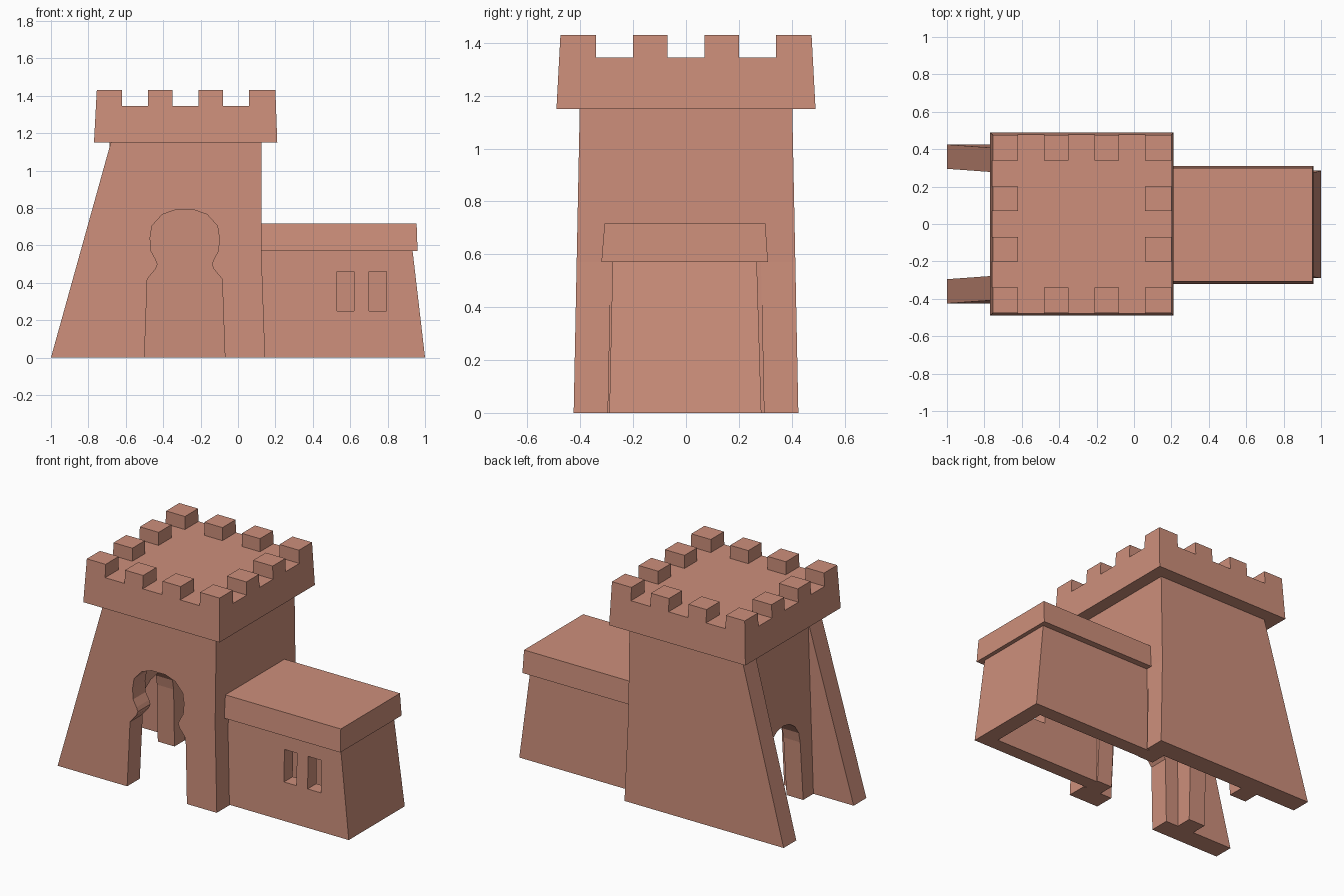
import bpy, bmesh, math

cube = bpy.data.objects.get("Cube")
if cube:
    bpy.data.objects.remove(cube, do_unlink=True)

# One clay colour for everything
clay = bpy.data.materials.new("salmon_clay")
clay.use_nodes = True
COLOUR = (0.61, 0.275, 0.198, 1)
clay.diffuse_color = COLOUR
clay.node_tree.nodes["Principled BSDF"].inputs["Base Color"].default_value = COLOUR


def finish(name, bm):
    bmesh.ops.recalc_face_normals(bm, faces=bm.faces)
    mesh = bpy.data.meshes.new(name)
    bm.to_mesh(mesh)
    bm.free()
    mesh.materials.append(clay)
    obj = bpy.data.objects.new(name, mesh)
    bpy.context.collection.objects.link(obj)
    return obj


def taper_box(name, low, high, z0, z1):
    """Box whose bottom and top rectangles (x0, x1, y0, y1) may differ."""
    bm = bmesh.new()
    rings = []
    for (x0, x1, y0, y1), z in ((low, z0), (high, z1)):
        rings.append([bm.verts.new((x, y, z)) for x, y in
                      ((x0, y0), (x1, y0), (x1, y1), (x0, y1))])
    bottom, top = rings
    bm.faces.new(bottom)
    bm.faces.new(top)
    for i in range(4):
        j = (i + 1) % 4
        bm.faces.new((bottom[i], bottom[j], top[j], top[i]))
    return finish(name, bm)


def wall(name, outline, start, end, lean, across_x):
    """Extrude a (u, z) outline through the wall, shifting it by lean * z."""
    bm = bmesh.new()
    rings = []
    for d in (start, end):
        ring = []
        for u, z in outline:
            depth = d + lean * z
            ring.append(bm.verts.new((u, depth, z) if across_x else (depth, u, z)))
        bm.faces.new(ring)
        rings.append(ring)
    a, b = rings
    for i in range(len(a)):
        j = (i + 1) % len(a)
        bm.faces.new((a[i], a[j], b[j], b[i]))
    return finish(name, bm)


def cut(obj, cutter):
    cutter.hide_render = True
    mod = obj.modifiers.new("cut", "BOOLEAN")
    mod.operation = "DIFFERENCE"
    mod.solver = "EXACT"
    mod.object = cutter
    bpy.context.view_layer.objects.active = obj
    bpy.ops.object.modifier_apply(modifier=mod.name)
    bpy.data.objects.remove(cutter, do_unlink=True)


# Front and back tower walls, with the buttress slope on the left end
TOP = 1.15
shell = [(0.145, 0), (0.125, 0.57), (0.125, TOP), (-0.68, TOP), (-1, 0)]
half = [(0.215, 0), (0.2, 0.42), (0.155, 0.475), (0.145, 0.5), (0.155, 0.525),
        (0.18, 0.57), (0.185, 0.64), (0.175, 0.705), (0.12, 0.765), (0.05, 0.79)]
MID = -0.285
keyhole = [(MID - u, z) for u, z in half] + [(MID + u, z) for u, z in reversed(half)]
wall("front_wall", shell + keyhole, -0.425, -0.295, 0.02, True)
wall("back_wall", shell, 0.425, 0.295, -0.02, True)

# Side walls between them, each with a round arch
arch = [(-0.19, 0)]
for i in range(9):
    t = math.pi * i / 8
    arch.append((-0.17 * math.cos(t), 0.38 + 0.17 * math.sin(t)))
arch.append((0.19, 0))
side = [(0.295, 0), (0.295, TOP), (-0.295, TOP), (-0.295, 0)] + arch
wall("left_arch_wall", side, -0.71, -0.59, 0.02, False)
wall("right_arch_wall", side, 0.125, 0.015, 0, False)

# Flared parapet and its merlons
PARAPET_LOW = (-0.77, 0.21, -0.49, 0.49)
PARAPET_TOP = (-0.755, 0.20, -0.475, 0.475)
DECK, CREST = 1.345, 1.43
k = (DECK - TOP) / (CREST - TOP)
deck = tuple(a + (b - a) * k for a, b in zip(PARAPET_LOW, PARAPET_TOP))
taper_box("parapet", PARAPET_LOW, deck, TOP, DECK)

xs = [(-0.755, -0.62), (-0.48, -0.35), (-0.21, -0.08), (0.06, 0.20)]
ys = [(-0.475, -0.34), (-0.20, -0.07), (0.07, 0.20), (0.34, 0.475)]
for i, (x0, x1) in enumerate(xs):
    for j, (y0, y1) in enumerate(ys):
        if i in (0, 3) or j in (0, 3):
            foot = (deck[0] if i == 0 else x0, deck[1] if i == 3 else x1,
                    deck[2] if j == 0 else y0, deck[3] if j == 3 else y1)
            taper_box(f"merlon_{i}_{j}", foot, (x0, x1, y0, y1), DECK, CREST)

# Hollow side house with two windows in front
house = taper_box("side_house", (0.10, 1.0, -0.29, 0.285),
                  (0.10, 0.93, -0.277, 0.267), 0, 0.60)
cut(house, taper_box("room_cutter", (0, 0.90, -0.20, 0.195),
                     (0, 0.84, -0.19, 0.18), -0.05, 0.55))
for x0, x1 in ((0.53, 0.62), (0.70, 0.795)):
    pane = (x0, x1, -0.4, -0.1)
    cut(house, taper_box("window_cutter", pane, pane, 0.25, 0.46))

# Overhanging roof slab
taper_box("house_roof", (0.10, 0.96, -0.32, 0.31), (0.10, 0.955, -0.308, 0.30), 0.57, 0.717)
